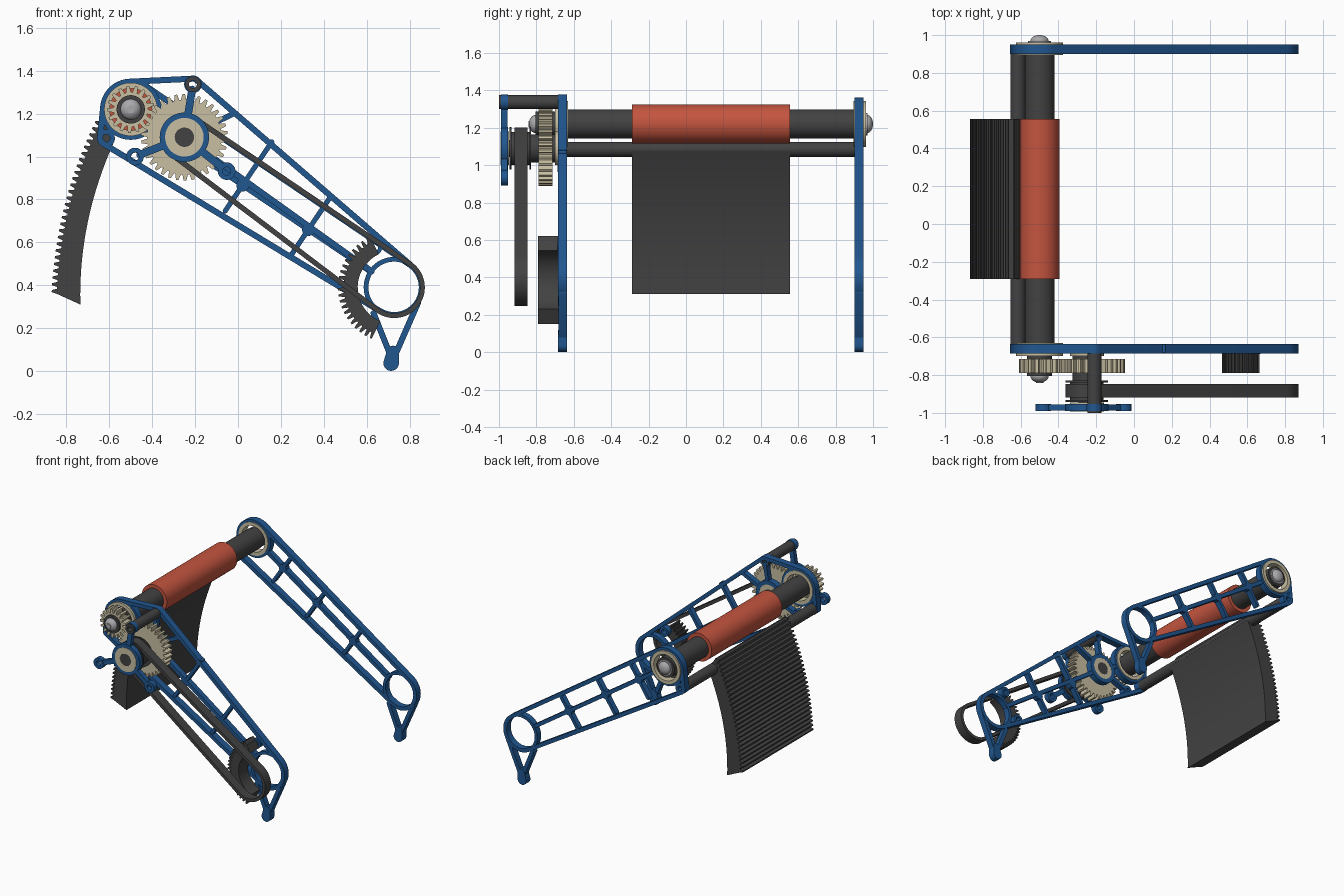
import bpy, math
from mathutils import Vector as V

if "Cube" in bpy.data.objects:
    bpy.data.objects.remove(bpy.data.objects["Cube"])


def material(name, rgb):
    m = bpy.data.materials.new(name)
    m.diffuse_color = (*rgb, 1)
    m.use_nodes = True
    m.node_tree.nodes["Principled BSDF"].inputs["Base Color"].default_value = m.diffuse_color
    return m


BLUE = material("blue", (0.015, 0.095, 0.28))
RED = material("red", (0.55, 0.09, 0.05))
BEIGE = material("beige", (0.58, 0.52, 0.36))
DARK = material("dark", (0.055, 0.055, 0.055))
STEEL = material("steel", (0.4, 0.4, 0.42))

ROLL, WHEEL, HUB = V((-0.5, 1.22)), V((0.728, 0.39)), V((-0.25, 1.09))
LUG, PEAK = V((-0.615, 1.085)), V((-0.21, 1.337))


def hull(*circles, n=64):
    """Outline wrapped around circles given as (centre, radius)."""
    pts = sorted((c[0] + r * math.cos(2 * math.pi * i / n), c[1] + r * math.sin(2 * math.pi * i / n))
                 for c, r in circles for i in range(n))

    def half(seq):
        out = []
        for p in seq:
            while len(out) > 1 and ((out[-1][0] - out[-2][0]) * (p[1] - out[-2][1])
                                    - (out[-1][1] - out[-2][1]) * (p[0] - out[-2][0])) <= 1e-9:
                out.pop()
            out.append(p)
        return out[:-1]
    return half(pts) + half(pts[::-1])


def slab(name, loops, y0, y1, mat):
    """Extrude x-z outlines (nested loops are holes) from y0 to y1."""
    cu = bpy.data.curves.new(name, 'CURVE')
    cu.dimensions, cu.fill_mode = '2D', 'BOTH'
    cu.extrude = (y1 - y0) / 2
    for loop in loops:
        s = cu.splines.new('POLY')
        s.points.add(len(loop) - 1)
        for p, q in zip(s.points, loop):
            p.co = (q[0], q[1], 0, 1)
        s.use_cyclic_u = True
    ob = bpy.data.objects.new(name, cu)
    bpy.context.collection.objects.link(ob)
    ob.location.y = (y0 + y1) / 2
    ob.rotation_euler.x = math.pi / 2
    bpy.ops.object.select_all(action='DESELECT')
    bpy.context.view_layer.objects.active = ob
    ob.select_set(True)
    bpy.ops.object.convert(target='MESH')
    ob = bpy.context.object
    ob.data.materials.clear()
    ob.data.materials.append(mat)
    bpy.ops.object.shade_smooth_by_angle(angle=math.radians(25))
    return ob


def tube(name, c, r, y0, y1, mat, hole=0):
    return slab(name, [hull((c, r))] + ([hull((c, hole))] if hole else []), y0, y1, mat)


def strut(name, a, ra, b, rb, w, y0, y1, mat=BLUE):
    d = (b - a).normalized()
    slab(name, [hull((a + d * ra, w), (b - d * rb, w), n=16)], y0, y1, mat)


def teeth(c, r, depth, n, a0=0.0, a1=2 * math.pi):
    pts, step = [], (a1 - a0) / n
    for i in range(n):
        for f, rr in ((0.0, r - depth), (0.22, r - depth), (0.42, r), (0.75, r)):
            a = a0 + (i + f) * step
            pts.append((c[0] + rr * math.cos(a), c[1] + rr * math.sin(a)))
    return pts


def dome(name, c, r, y, h, mat):
    bpy.ops.mesh.primitive_uv_sphere_add(segments=32, ring_count=16, location=(c[0], y, c[1]))
    ob = bpy.context.object
    ob.name, ob.scale = name, (r, h, r)
    ob.data.materials.append(mat)
    bpy.ops.object.shade_smooth_by_angle()


# arm plates: rim, bearing rings, spine, cross ribs and foot
axis = (WHEEL - ROLL).normalized()
normal = V((-axis.y, axis.x))


def arm_plate(side, y0, y1, peak):
    corners = [(ROLL, 0.143), (WHEEL, 0.143), (LUG, 0.042)] + ([(PEAK, 0.04)] if peak else [])
    slab(side + "_rim", [hull(*corners), hull(*[(c, r - 0.028) for c, r in corners])], y0, y1, BLUE)
    i0, i1 = y0 + 0.002, y1 - 0.002
    tube(side + "_roller_ring", ROLL, 0.142, i0, i1, BLUE, 0.118)
    tube(side + "_wheel_ring", WHEEL, 0.142, i0, i1, BLUE, 0.12)
    tube(side + "_lug_ring", LUG, 0.041, i0, i1, BLUE, 0.018)
    j0, j1 = y0 + 0.004, y1 - 0.004
    start, clear = (HUB, 0.1) if peak else (ROLL, 0.13)
    strut(side + "_spine", start, clear, WHEEL, 0.13, 0.014, j0, j1)
    for t in ((0.63, 1.0) if peak else (0.29, 0.63, 1.0)):
        p = ROLL + axis * t
        up = 0.135 + (0.16 * (1.3 - t) if peak else -0.008)
        strut(side + "_cross_rib", p - normal * 0.145, 0, p + normal * up, 0, 0.012, j0, j1)
        tube(side + "_rib_joint", p, 0.03, j0, j1, BLUE)
    # foot
    ball = V((0.714, 0.037))
    slab(side + "_foot_tip", [hull((ball, 0.036), (V((0.722, 0.09)), 0.028))], y0, y1, BLUE)
    strut(side + "_foot_brace", V((0.708, 0.08)), 0, V((0.632, 0.27)), 0, 0.014, i0, i1)
    strut(side + "_foot_brace", V((0.735, 0.08)), 0, V((0.84, 0.32)), 0, 0.014, i0, i1)


arm_plate("drive_arm", -0.685, -0.635, True)
arm_plate("far_arm", 0.9, 0.95, False)

# extra webs on the drive arm
tube("drive_arm_hub_ring", HUB, 0.11, -0.683, -0.637, BLUE, 0.08)
CORNER = V((-0.48, 1.0))
for c, r in ((PEAK, 0.02), (CORNER, 0.02), (ROLL, 0.13), (V((-0.02, 1.2)), 0)):
    strut("drive_arm_web", HUB, 0.1, c, r, 0.013, -0.681, -0.639)
for c in (PEAK, CORNER, V((0.635, 0.575)), V((0.52, 0.395))):
    tube("drive_arm_boss", c, 0.036, -0.688, -0.64, BLUE, 0.018)

# roller, its shaft and the cross tube
tube("roller_shaft", ROLL, 0.078, -0.64, 0.905, DARK)
tube("roller_sleeve", ROLL, 0.105, -0.29, 0.555, RED, 0.078)
tube("cross_tube", LUG, 0.04, -0.64, 0.905, DARK, 0.018)

# roller bearings and end bolts
for side, y0, y1 in (("drive", -0.7, -0.63), ("far", 0.895, 0.962)):
    tube(side + "_bearing_outer", ROLL, 0.124, y0, y1, BEIGE, 0.098)
    tube(side + "_bearing_inner", ROLL, 0.075, y0 + 0.002, y1 - 0.002, DARK)
tube("far_washer", ROLL, 0.06, 0.955, 0.97, STEEL)
dome("far_bolt", ROLL, 0.048, 0.97, 0.03, STEEL)
tube("roller_stub", ROLL, 0.066, -0.805, -0.68, DARK)
dome("drive_bolt", ROLL, 0.048, -0.805, 0.035, STEEL)
slab("bolt_socket", [hull((ROLL, 0.02), n=6)], -0.842, -0.82, STEEL)

# spur gears
slab("small_gear", [teeth(ROLL, 0.11, 0.03, 17), hull((ROLL, 0.066))], -0.788, -0.715, BEIGE)
slab("large_gear", [teeth(HUB, 0.202, 0.028, 34), hull((HUB, 0.045))], -0.788, -0.715, BEIGE)

# pulley, its shaft and bearings
tube("pulley_shaft", HUB, 0.045, -0.99, -0.64, DARK)
tube("pulley_drum", HUB, 0.088, -0.935, -0.835, DARK)
for y in (-0.943, -0.838):
    tube("pulley_flange", HUB, 0.113, y, y + 0.01, DARK)
tube("pulley_collar", HUB, 0.075, -0.83, -0.7, DARK)
tube("inner_hub_bearing", HUB, 0.09, -0.7, -0.638, BEIGE, 0.045)
tube("outer_hub_bearing", HUB, 0.09, -0.993, -0.945, BEIGE, 0.045)

# drive belt
slab("drive_belt", [hull((HUB, 0.112), (WHEEL, 0.143)), hull((HUB, 0.087), (WHEEL, 0.12))],
     -0.918, -0.848, DARK)

# three-armed outer bracket and standoff
tube("bracket_ring", HUB, 0.115, -0.99, -0.953, BLUE, 0.086)
for c in (PEAK, CORNER, V((-0.053, 0.932))):
    strut("bracket_arm", HUB, 0.105, c, 0.036, 0.018, -0.988, -0.955)
    tube("bracket_eye", c, 0.041, -0.99, -0.953, BLUE, 0.019)
tube("standoff", PEAK, 0.037, -1.0, -0.64, DARK, 0.018)

# fixed sector gear around the wheel opening
arc = teeth(WHEEL, 0.262, 0.028, 21, math.radians(115), math.radians(248))
arc += [(WHEEL.x + 0.17 * math.cos(math.radians(a)), WHEEL.y + 0.17 * math.sin(math.radians(a)))
        for a in range(248, 114, -7)]
slab("sector_gear", [arc], -0.79, -0.68, DARK)


# ribbed curved hood
def bezier(a, b, c, t):
    return a * (1 - t) ** 2 + b * 2 * t * (1 - t) + c * t * t


def ribbed(n=27):
    a, b, c = V((-0.635, 1.17)), V((-0.825, 0.79)), V((-0.845, 0.36))
    out = []
    for i in range(n):
        for f, h in ((0.0, 0), (0.25, 0), (0.5, 0.024), (0.8, 0.024)):
            t = (i + f) / n
            d = (b - a) * (1 - t) + (c - b) * t
            out.append(bezier(a, b, c, t) + V((d.y, -d.x)).normalized() * h)
    return out + [c]


inner = [bezier(V((-0.735, 0.31)), V((-0.745, 0.7)), V((-0.575, 1.075)), i / 16) for i in range(17)]
slab("ribbed_hood", [ribbed() + inner], -0.29, 0.555, DARK)
